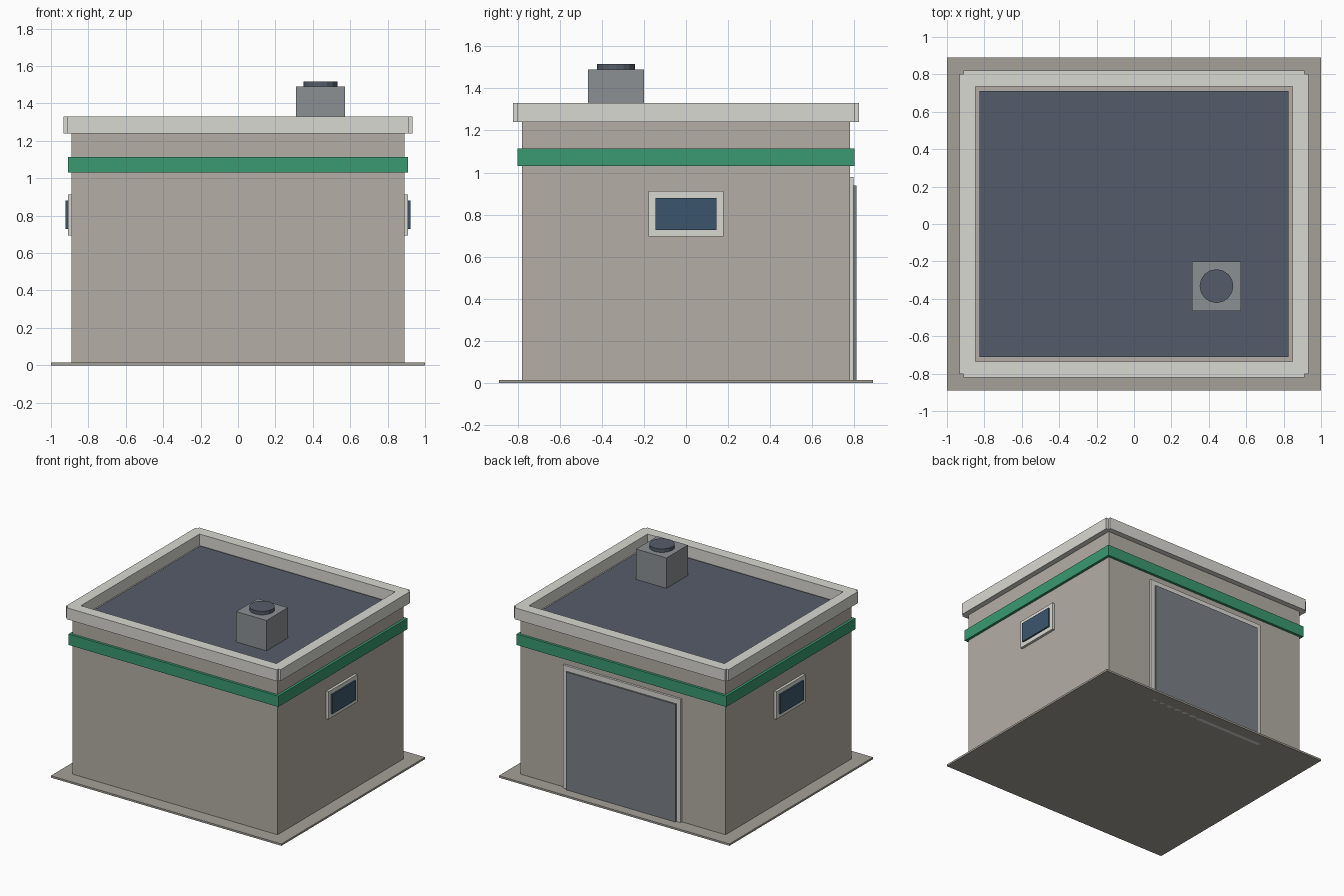
import bpy

if "Cube" in bpy.data.objects:
    bpy.data.objects.remove(bpy.data.objects["Cube"])


def material(name, rgb):
    # screen colour to linear
    m = bpy.data.materials.new(name)
    m.diffuse_color = [(c / 255) ** 2.2 for c in rgb] + [1]
    m.use_nodes = True
    m.node_tree.nodes["Principled BSDF"].inputs["Base Color"].default_value = m.diffuse_color
    return m


TAN = material("tan_wall", (178, 172, 163))
SLAB = material("slab", (163, 160, 151))
TRIM = material("pale_trim", (216, 215, 209))
GREEN = material("green", (60, 152, 112))
DARK = material("dark_roof", (86, 93, 105))
GREY = material("vent_grey", (138, 143, 146))
DOOR = material("door_grey", (122, 127, 132))
GLASS = material("glass", (62, 86, 108))


def box(name, x, y, z, mat):
    (x0, x1), (y0, y1), (z0, z1) = x, y, z
    v = [(a, b, c) for a in (x0, x1) for b in (y0, y1) for c in (z0, z1)]
    f = [(0, 1, 3, 2), (4, 6, 7, 5), (0, 4, 5, 1),
         (2, 3, 7, 6), (0, 2, 6, 4), (1, 5, 7, 3)]
    me = bpy.data.meshes.new(name)
    me.from_pydata(v, [], f)
    me.materials.append(mat)
    ob = bpy.data.objects.new(name, me)
    bpy.context.collection.objects.link(ob)
    return ob


def span(side, a, b):
    return tuple(sorted((side * a, side * b)))


# Base, walls and sunken roof
box("base_slab", (-1, 1), (-0.89, 0.89), (0, 0.015), SLAB)
box("walls", (-0.89, 0.89), (-0.78, 0.78), (0.01, 1.24), TAN)
box("roof", (-0.825, 0.825), (-0.71, 0.71), (1.23, 1.252), DARK)

for s, fb, lr in ((-1, "front", "left"), (1, "back", "right")):
    # Parapet bars, leaving small notches at the corners
    box(fb + "_parapet", (-0.912, 0.912), span(s, 0.735, 0.822), (1.24, 1.33), TRIM)
    box(lr + "_parapet", span(s, 0.848, 0.932), (-0.802, 0.802), (1.24, 1.33), TRIM)
    # Green band
    box(fb + "_band", (-0.91, 0.91), span(s, 0.77, 0.80), (1.03, 1.115), GREEN)
    box(lr + "_band", span(s, 0.88, 0.91), (-0.80, 0.80), (1.03, 1.115), GREEN)
    # Side windows
    box(lr + "_window_frame", span(s, 0.88, 0.91), (-0.178, 0.178), (0.695, 0.912), TRIM)
    box(lr + "_window_glass", span(s, 0.89, 0.922), (-0.145, 0.145), (0.728, 0.88), GLASS)

# Roller door on the back
box("door_frame", (-0.51, 0.51), (0.77, 0.797), (0.0, 0.98), TRIM)
box("door_panel", (-0.475, 0.475), (0.78, 0.81), (0.005, 0.938), DOOR)

# Rooftop vent unit
box("vent_box", (0.31, 0.573), (-0.465, -0.2), (1.245, 1.49), GREY)
bpy.ops.mesh.primitive_cylinder_add(vertices=16, radius=0.09, depth=0.035,
                                    location=(0.441, -0.332, 1.4995))
fan = bpy.context.object
fan.name = "vent_cap"
fan.data.materials.append(DARK)
